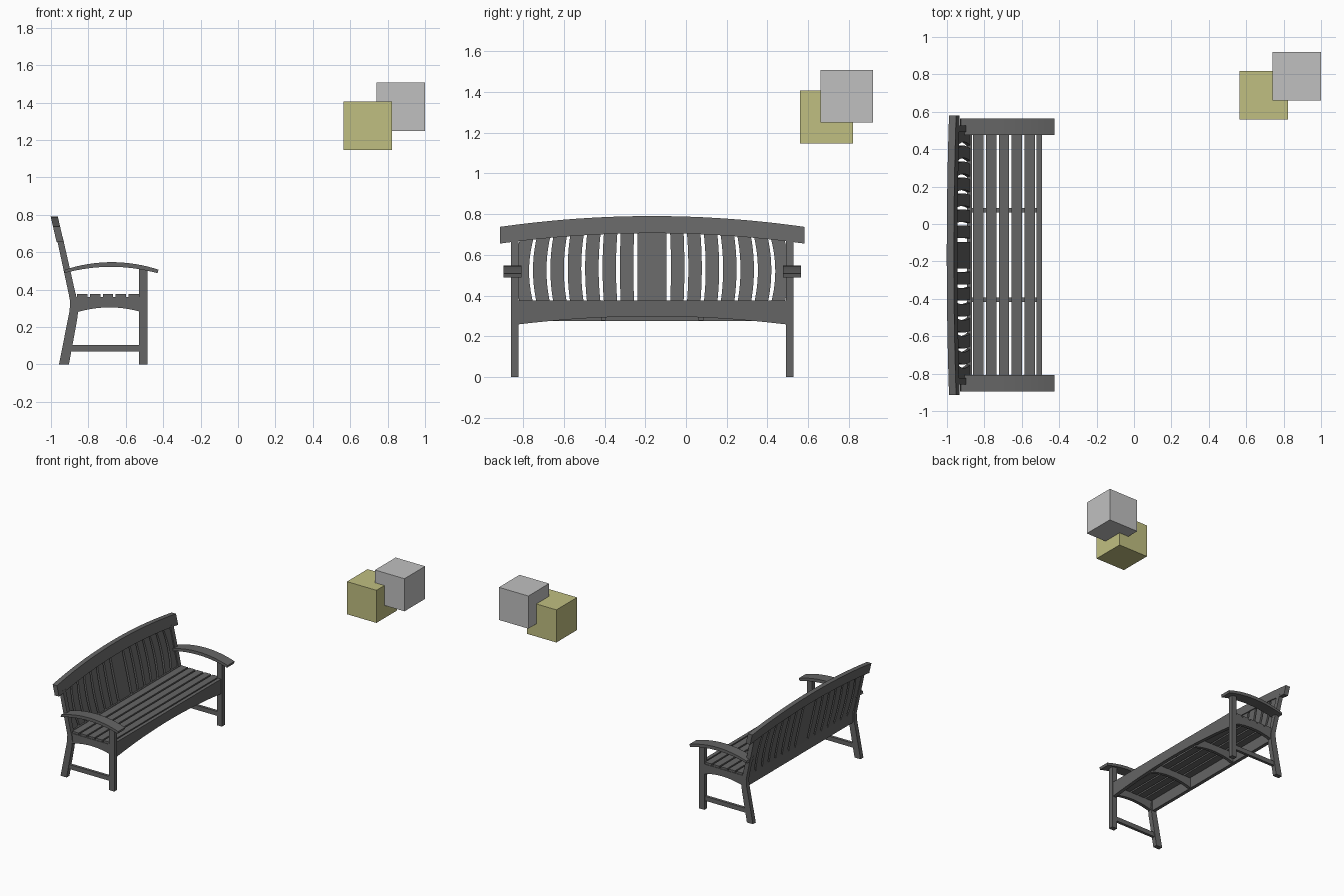
import bpy, bmesh

if "Cube" in bpy.data.objects:
    bpy.data.objects.remove(bpy.data.objects["Cube"], do_unlink=True)

MID = -0.166      # y of the bench centre line
TILT = -0.23      # backward lean of the backrest, x per z
SEAT = 0.376      # seat height


def material(name, r, g, b):
    m = bpy.data.materials.new(name)
    m.use_nodes = True
    m.diffuse_color = (r, g, b, 1)
    m.node_tree.nodes["Principled BSDF"].inputs["Base Color"].default_value = (r, g, b, 1)
    return m


wood = material("dark grey wood", 0.13, 0.13, 0.13)
yellow = material("pale yellow", 0.53, 0.52, 0.22)
grey = material("light grey", 0.53, 0.53, 0.53)


def prism(name, outline, lo, hi, axis, mat=wood, lean=False):
    """Extrude an outline: axis 'y' takes (x, z) points, axis 'x' takes (y, z)."""
    bm = bmesh.new()

    def place(a, b, depth):
        x, y = (depth, a) if axis == "x" else (a, depth)
        if lean:
            x += TILT * (b - SEAT)
        return (x, y, b)

    rings = [[bm.verts.new(place(a, b, d)) for a, b in outline] for d in (lo, hi)]
    for ring in rings:
        bm.faces.new(ring)
    n = len(outline)
    for i in range(n):
        j = (i + 1) % n
        bm.faces.new((rings[0][i], rings[0][j], rings[1][j], rings[1][i]))
    bmesh.ops.recalc_face_normals(bm, faces=bm.faces[:])
    mesh = bpy.data.meshes.new(name)
    bm.to_mesh(mesh)
    bm.free()
    mesh.materials.append(mat)
    ob = bpy.data.objects.new(name, mesh)
    bpy.context.collection.objects.link(ob)
    return ob


def box(name, x0, x1, y0, y1, z0, z1, mat=wood):
    return prism(name, [(x0, z0), (x1, z0), (x1, z1), (x0, z1)], y0, y1, "y", mat)


def arc(a, b, end, middle, n=16):
    """Points of a shallow arch from a to b."""
    return [(a + (b - a) * i / n, middle + (end - middle) * (2 * i / n - 1) ** 2)
            for i in range(n + 1)]


# Outlines shared by both ends of the bench
rear_leg = [(-0.957, 0), (-0.904, 0), (-0.86, 0.24), (-0.853, 0.3), (-0.858, 0.34),
            (-0.868, SEAT), (-0.937, 0.68), (-0.97, 0.68), (-0.905, SEAT),
            (-0.898, 0.34), (-0.9, 0.29)]
apron = arc(-0.865, -0.51, 0.278, 0.305) + [(-0.51, 0.36), (-0.865, 0.36)]
arm = arc(-0.93, -0.43, 0.488, 0.522) + arc(-0.425, -0.925, 0.507, 0.547)

for side, s in (("left", 1), ("right", -1)):
    def span(a, b):
        return sorted((MID + s * a, MID + s * b))
    prism(side + "_rear_leg", rear_leg, *span(0.657, 0.693), "y")
    box(side + "_front_leg", -0.53, -0.485, *span(0.657, 0.693), 0, 0.51)
    box(side + "_leg_stretcher", -0.91, -0.52, *span(0.664, 0.686), 0.07, 0.105)
    prism(side + "_seat_apron", apron, *span(0.662, 0.688), "y")
    prism(side + "_armrest", arm, *span(0.642, 0.73), "y")
    prism(side + "_seat_rib", apron, *span(0.228, 0.252), "y")

# Long aprons under the seat
front = arc(MID - 0.66, MID + 0.66, 0.258, 0.298) + [(MID + 0.66, SEAT), (MID - 0.66, SEAT)]
prism("front_apron", front, -0.52, -0.492, "x")
box("rear_apron", -0.892, -0.865, MID - 0.66, MID + 0.66, 0.275, SEAT)

# Seat slats
for i in range(5):
    x = -0.832 + i * 0.0685
    box(f"seat_slat_{i + 1}", x - 0.028, x + 0.028, MID - 0.684, MID + 0.684, 0.357, SEAT)

# Arched top rail
rail = (arc(MID - 0.747, MID + 0.747, 0.655, 0.706, 24)
        + arc(MID + 0.747, MID - 0.747, 0.737, 0.79, 24))
prism("top_rail", rail, -0.906, -0.868, "x", lean=True)


# Back slats, bowing outward away from the wide centre slat
def back_slat(name, offset, half):
    bow = 0.022 * offset / 0.6
    top = 0.72 - 0.051 * (offset / 0.747) ** 2
    steps = [i / 10 for i in range(11)]
    edge = [(MID + offset + bow * (0.5 - (2 * t - 1) ** 2), 0.355 + (top - 0.355) * t)
            for t in steps]
    outline = [(y + half, z) for y, z in edge] + [(y - half, z) for y, z in reversed(edge)]
    prism(name, outline, -0.898, -0.876, "x", lean=True)


back_slat("centre_back_slat", 0, 0.071)
for i in range(7):
    for side, s in (("left", 1), ("right", -1)):
        back_slat(f"{side}_back_slat_{i + 1}", s * (0.123 + i * 0.0838), 0.033)

# Two floating cubes
box("yellow_cube", 0.565, 0.824, 0.56, 0.819, 1.147, 1.406, yellow)
box("grey_cube", 0.741, 1.0, 0.66, 0.919, 1.248, 1.507, grey)

# Smooth the curved edges, keep the corners sharp
bpy.ops.object.select_all(action="DESELECT")
for ob in bpy.context.collection.objects:
    if ob.type == "MESH" and ("arm" in ob.name or "rail" in ob.name or "back_slat" in ob.name):
        ob.select_set(True)
        bpy.context.view_layer.objects.active = ob
bpy.ops.object.shade_smooth_by_angle()
